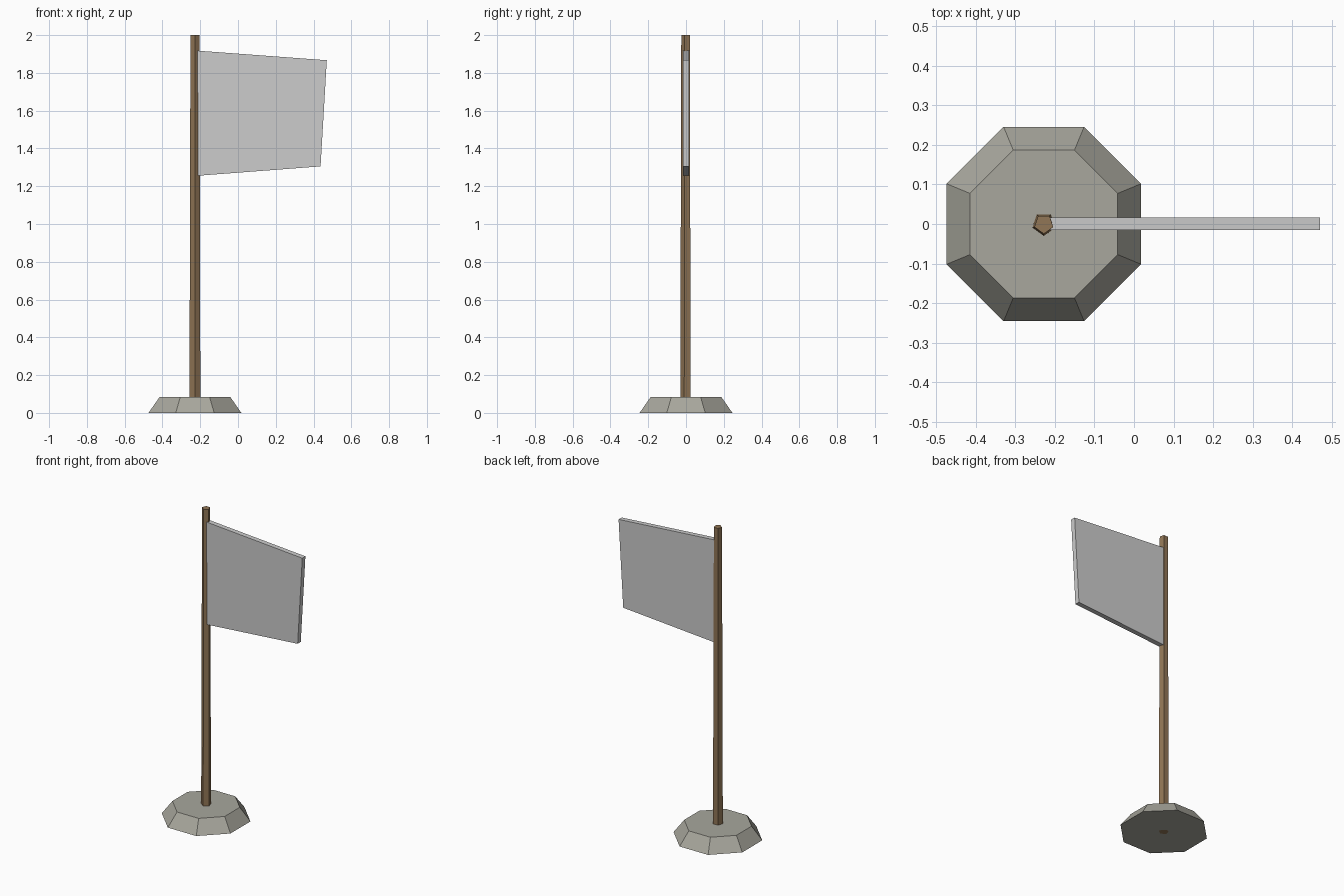
import bpy, bmesh, math

if "Cube" in bpy.data.objects:
    bpy.data.objects.remove(bpy.data.objects["Cube"])


def material(name, rgb):
    # sRGB bytes to linear diffuse colour
    mat = bpy.data.materials.new(name)
    lin = [((c / 255 + 0.055) / 1.055) ** 2.4 for c in rgb]
    mat.diffuse_color = (*lin, 1)
    mat.use_nodes = True
    mat.node_tree.nodes["Principled BSDF"].inputs["Base Color"].default_value = mat.diffuse_color
    return mat


stone = material("stone grey", (168, 167, 157))
wood = material("brown wood", (145, 118, 86))
cloth = material("light grey cloth", (204, 204, 204))
POLE_X = -0.228


def tapered_prism(name, sides, r_bottom, r_top, z0, z1, first_angle, mat):
    bm = bmesh.new()
    rings = []
    for r, z in ((r_bottom, z0), (r_top, z1)):
        angles = [first_angle + i * math.tau / sides for i in range(sides)]
        rings.append([bm.verts.new((r * math.cos(a), r * math.sin(a), z)) for a in angles])
    low, high = rings
    bm.faces.new(low[::-1])
    bm.faces.new(high)
    for i in range(sides):
        j = (i + 1) % sides
        bm.faces.new((low[i], low[j], high[j], high[i]))
    return finish(name, bm, mat, POLE_X)


def finish(name, bm, mat, x=0.0):
    mesh = bpy.data.meshes.new(name)
    bm.to_mesh(mesh)
    bm.free()
    mesh.materials.append(mat)
    obj = bpy.data.objects.new(name, mesh)
    obj.location.x = x
    bpy.context.collection.objects.link(obj)
    return obj


# Octagonal foot and five-sided pole
tapered_prism("base", 8, 0.266, 0.202, 0, 0.085, math.pi / 8, stone)
tapered_prism("pole", 5, 0.0305, 0.025, 0, 2, -math.pi / 2, wood)

# Flag: slightly tapered panel with its inner edge set into the pole
outline = [(-0.22, 1.255), (0.437, 1.305), (0.47, 1.867), (-0.22, 1.918)]
bm = bmesh.new()
front = [bm.verts.new((x, -0.015, z)) for x, z in outline]
back = [bm.verts.new((x, 0.017, z)) for x, z in outline]
bm.faces.new(front)
bm.faces.new(back[::-1])
for i in range(4):
    j = (i + 1) % 4
    bm.faces.new((front[j], front[i], back[i], back[j]))
finish("flag", bm, cloth)
